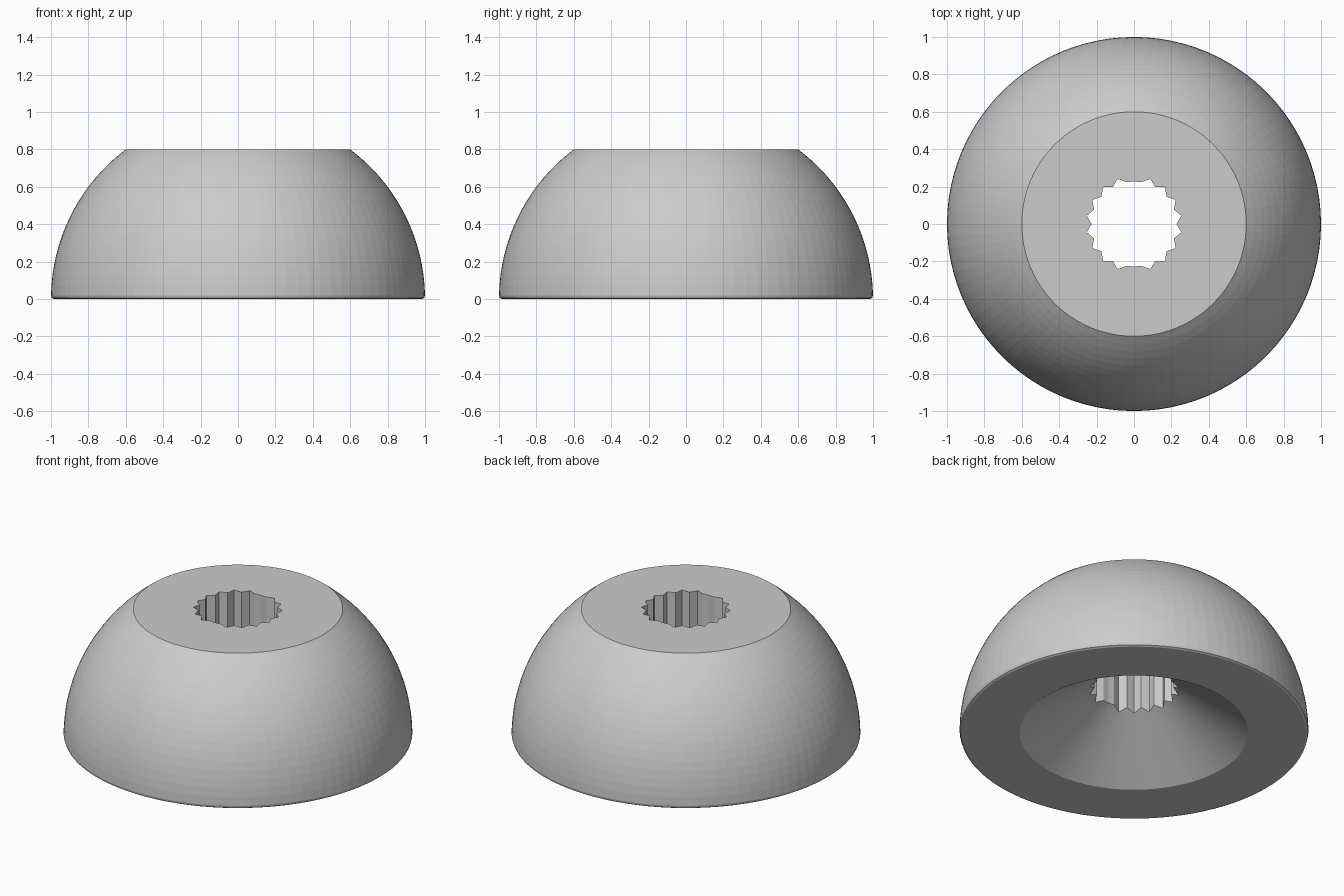
import bpy, bmesh, math

if "Cube" in bpy.data.objects:
    bpy.data.objects.remove(bpy.data.objects["Cube"])

SEG = 96          # facets around the dome
RINGS = 17        # bands from base to flat top


def new_object(name, bm, mat=None):
    bmesh.ops.recalc_face_normals(bm, faces=bm.faces)
    mesh = bpy.data.meshes.new(name)
    bm.to_mesh(mesh)
    bm.free()
    obj = bpy.data.objects.new(name, mesh)
    bpy.context.collection.objects.link(obj)
    if mat:
        mesh.materials.append(mat)
    return obj


grey = bpy.data.materials.new("light grey")
grey.diffuse_color = (0.6, 0.6, 0.6, 1)
grey.use_nodes = True
grey.node_tree.nodes["Principled BSDF"].inputs["Base Color"].default_value = grey.diffuse_color

# Profile: conical recess underneath, base rim with tiny bevel, sphere side, flat top
top_angle = math.asin(0.8)
profile = [(0, 0.453), (0.655, 0), (0.985, 0), (0.996, 0.006)]
for i in range(RINGS + 1):
    a = 0.02 + (top_angle - 0.02) * i / RINGS
    profile.append((math.cos(a), math.sin(a)))
profile.append((0, 0.8))

bm = bmesh.new()
verts = [bm.verts.new((r, 0, z)) for r, z in profile]
edges = [bm.edges.new(pair) for pair in zip(verts, verts[1:])]
bmesh.ops.spin(bm, geom=verts + edges, cent=(0, 0, 0), axis=(0, 0, 1),
               angle=math.tau, steps=SEG, use_duplicate=False)
bmesh.ops.remove_doubles(bm, verts=bm.verts, dist=1e-4)
dome = new_object("dome_knob", bm, grey)

# Splined shaft hole: teeth every 20 degrees, plain arcs at front and back
bm = bmesh.new()
ring = []
for step in range(36):
    deg = step * 10
    is_tooth = step % 2 == 1 and deg not in (90, 270)
    r = 0.257 if is_tooth else 0.227
    a = math.radians(deg)
    ring.append(bm.verts.new((r * math.cos(a), r * math.sin(a), -0.2)))
base = bm.faces.new(ring)
wall = bmesh.ops.extrude_face_region(bm, geom=[base])
bmesh.ops.translate(bm, vec=(0, 0, 1.4),
                    verts=[g for g in wall["geom"] if isinstance(g, bmesh.types.BMVert)])
cutter = new_object("spline_hole_cutter", bm)
cutter.hide_render = True
cutter.hide_viewport = True

cut = dome.modifiers.new("spline_hole", "BOOLEAN")
cut.operation = "DIFFERENCE"
cut.solver = "EXACT"
cut.object = cutter
